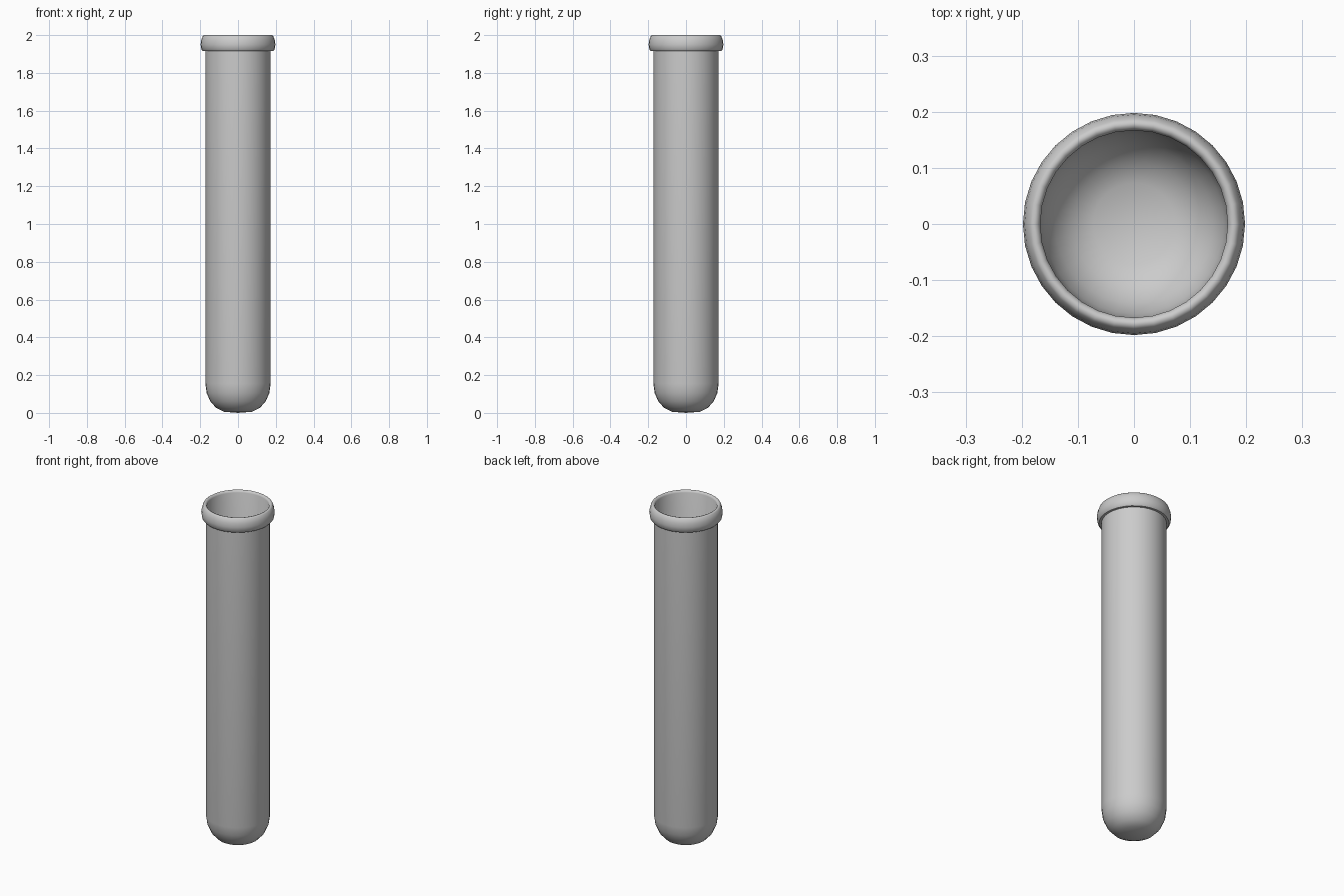
import bpy, bmesh, math

if "Cube" in bpy.data.objects:
    bpy.data.objects.remove(bpy.data.objects["Cube"])

SEG = 32

def lathe(name, profile):
    """Spin an (r, z) profile around the z axis."""
    bm = bmesh.new()
    verts = [bm.verts.new((r, 0, z)) for r, z in profile]
    edges = [bm.edges.new(p) for p in zip(verts, verts[1:])]
    bmesh.ops.spin(bm, geom=verts + edges, cent=(0, 0, 0), axis=(0, 0, 1),
                   angle=2 * math.pi, steps=SEG, use_duplicate=False)
    bmesh.ops.remove_doubles(bm, verts=bm.verts, dist=0.0005)
    bmesh.ops.recalc_face_normals(bm, faces=bm.faces)
    me = bpy.data.meshes.new(name)
    bm.to_mesh(me)
    bm.free()
    ob = bpy.data.objects.new(name, me)
    bpy.context.collection.objects.link(ob)
    bpy.context.view_layer.objects.active = ob
    ob.select_set(True)
    bpy.ops.object.shade_smooth_by_angle(angle=math.radians(50))
    ob.select_set(False)
    return ob

# Rounded bottom and straight outer wall
outer = [(0, 0), (0.075, 0.006), (0.115, 0.026), (0.146, 0.06),
         (0.166, 0.105), (0.173, 0.155), (0.173, 1.915)]
# Beaded lip
lip = [(0.186, 1.915), (0.194, 1.925), (0.198, 1.95), (0.195, 1.972),
       (0.187, 1.995), (0.18, 2.0), (0.172, 1.998), (0.167, 1.988)]
# Thin inner wall and inner bowl
inner = [(0.167, 0.155), (0.160, 0.107), (0.141, 0.064),
         (0.111, 0.031), (0.073, 0.012), (0, 0.006)]
lathe("test_tube", outer + lip + inner)
